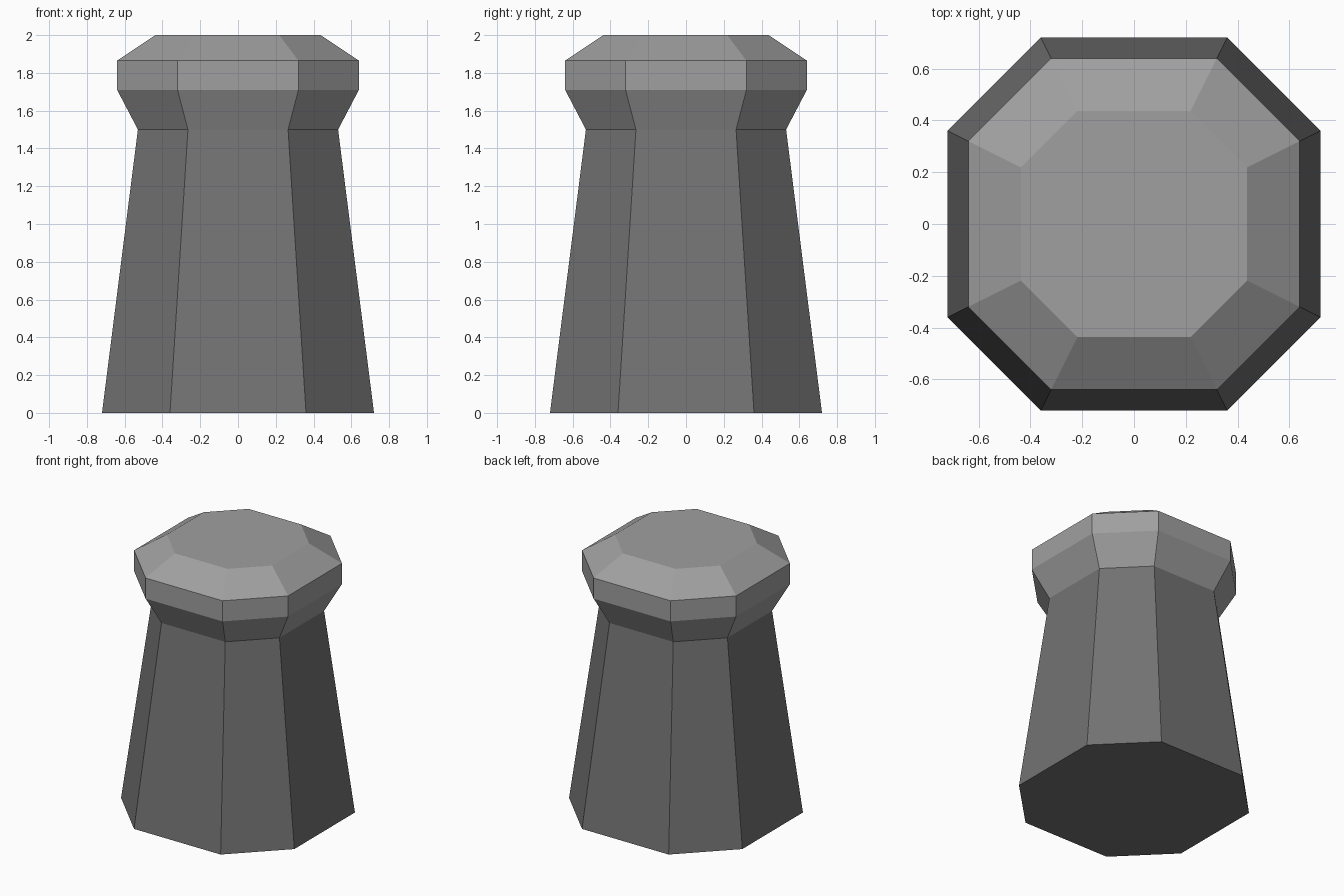
import bpy, bmesh

if "Cube" in bpy.data.objects:
    bpy.data.objects.remove(bpy.data.objects["Cube"])


def ring(bm, r, z):
    """Octagon with long straight sides and corners at half the radius."""
    h = r / 2
    pts = [(r, -h), (r, h), (h, r), (-h, r), (-r, h), (-r, -h), (-h, -r), (h, -r)]
    return [bm.verts.new((x, y, z)) for x, y in pts]


def loft(name, profile, grey, cap_bottom=False, cap_top=False):
    bm = bmesh.new()
    rings = [ring(bm, r, z) for r, z in profile]
    for low, high in zip(rings, rings[1:]):
        for i in range(8):
            j = (i + 1) % 8
            bm.faces.new((low[i], low[j], high[j], high[i]))
    if cap_bottom:
        bm.faces.new(rings[0][::-1])
    if cap_top:
        bm.faces.new(rings[-1])
    mesh = bpy.data.meshes.new(name)
    bm.to_mesh(mesh)
    bm.free()
    mat = bpy.data.materials.new(name + "_grey")
    mat.diffuse_color = (grey, grey, grey, 1)
    mat.use_nodes = True
    mat.node_tree.nodes["Principled BSDF"].inputs["Base Color"].default_value = mat.diffuse_color
    mesh.materials.append(mat)
    obj = bpy.data.objects.new(name, mesh)
    bpy.context.collection.objects.link(obj)
    return obj


# Tapered shaft, open where it meets the head
loft("post_shaft", [(0.72, 0), (0.53, 1.5)], 0.17, cap_bottom=True)

# Flared head with a vertical rim and chamfered top
loft("post_head", [(0.53, 1.5), (0.64, 1.71), (0.64, 1.865), (0.437, 2.0)],
     0.35, cap_top=True)
